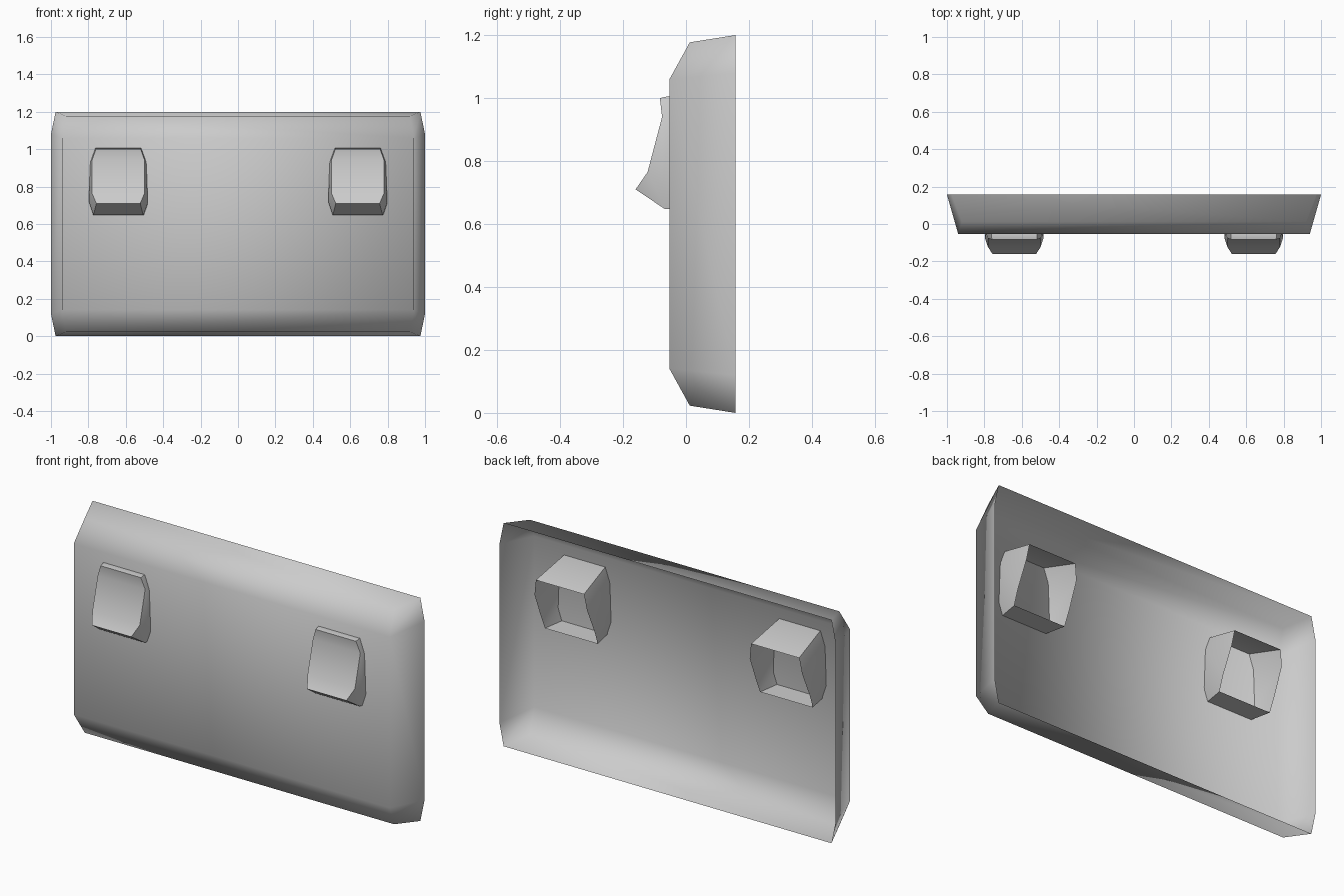
import bpy, bmesh, math

if "Cube" in bpy.data.objects:
    bpy.data.objects.remove(bpy.data.objects["Cube"])

grey = bpy.data.materials.new("light_grey")
grey.diffuse_color = (0.6, 0.6, 0.6, 1)
grey.use_nodes = True
grey.node_tree.nodes["Principled BSDF"].inputs["Base Color"].default_value = grey.diffuse_color


def finish(name, bm, angle):
    bmesh.ops.recalc_face_normals(bm, faces=bm.faces)
    me = bpy.data.meshes.new(name)
    bm.to_mesh(me)
    bm.free()
    me.materials.append(grey)
    ob = bpy.data.objects.new(name, me)
    bpy.context.collection.objects.link(ob)
    bpy.ops.object.select_all(action='DESELECT')
    ob.select_set(True)
    bpy.context.view_layer.objects.active = ob
    if angle is None:
        bpy.ops.object.shade_smooth()
    else:
        bpy.ops.object.shade_smooth_by_angle(angle=math.radians(angle))
    return ob


# open-backed panel: thin sheet with angled rim and cut corners
def panel():
    bm = bmesh.new()
    # upper right quarter: rim top, lip, front corner, rim side
    quarter = [(0.975, 0.157, 0.6), (0.92, 0.012, 0.577),
               (0.94, -0.053, 0.459), (1.0, 0.157, 0.48)]
    v = {(sx, sz): [bm.verts.new((sx * x, y, 0.6 + sz * z)) for x, y, z in quarter]
         for sx in (-1, 1) for sz in (-1, 1)}
    for sz in (-1, 1):
        l, r = v[-1, sz], v[1, sz]
        bm.faces.new((l[0], r[0], r[1], l[1]))      # top / bottom lip
        bm.faces.new((l[1], r[1], r[2], l[2]))      # slope
        for c in (l, r):
            bm.faces.new(c)                         # cut corner
    for sx in (-1, 1):
        t, b = v[sx, 1], v[sx, -1]
        bm.faces.new((t[2], t[3], b[3], b[2]))      # side wall
    bm.faces.new((v[-1, 1][2], v[1, 1][2], v[1, -1][2], v[-1, -1][2]))
    return finish("panel", bm, None)


# tilted hollow block pushed through the panel, open at the back
def block(name, cx):
    # each ring: (half width, y, z) from top to bottom
    rings = [
        [(0.120, -0.083, 1.000), (0.141, -0.076, 0.940),
         (0.141, -0.122, 0.765), (0.117, -0.160, 0.710)],
        [(0.122, -0.055, 1.006), (0.150, -0.050, 0.930),
         (0.157, -0.075, 0.720), (0.133, -0.068, 0.648)],
        [(0.143, 0.157, 0.945), (0.156, 0.150, 0.860),
         (0.160, 0.090, 0.720), (0.157, 0.060, 0.645)],
    ]
    bm = bmesh.new()
    loops = []
    for ring in rings:
        right = [bm.verts.new((cx + w, y, z)) for w, y, z in ring]
        left = [bm.verts.new((cx - w, y, z)) for w, y, z in ring]
        loops.append(right + left[::-1])
    for a, b in zip(loops, loops[1:]):
        for i in range(8):
            j = (i + 1) % 8
            bm.faces.new((a[i], a[j], b[j], b[i]))
    cap = loops[0]
    for i in range(3):
        bm.faces.new((cap[i], cap[i + 1], cap[6 - i], cap[7 - i]))
    return finish(name, bm, 30)


panel()
for side, x in (("left", -0.64), ("right", 0.64)):
    block(side + "_block", x)
